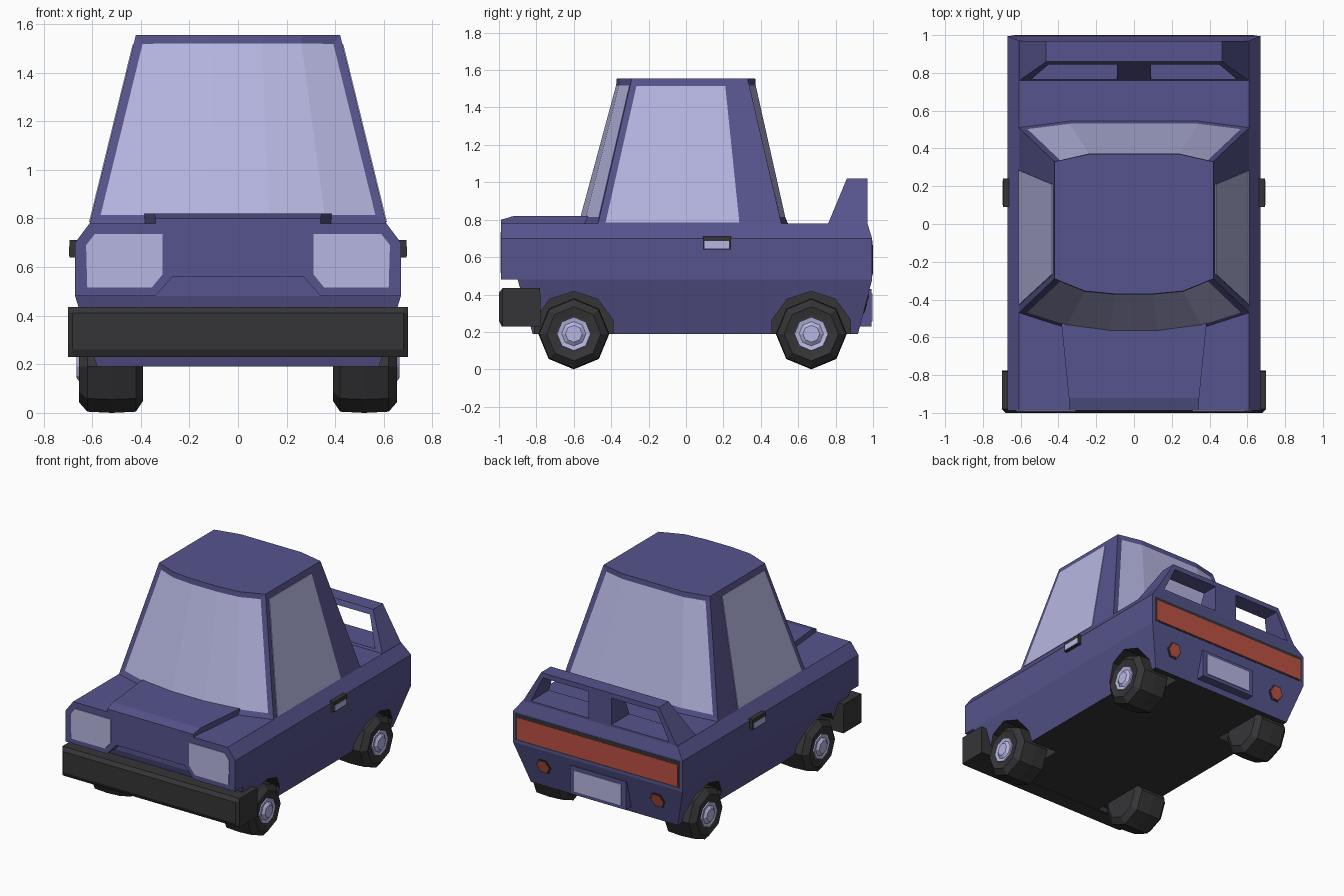
import bpy, bmesh, math

if "Cube" in bpy.data.objects:
    bpy.data.objects.remove(bpy.data.objects["Cube"])


def material(name, rgb):
    m = bpy.data.materials.new(name)
    m.diffuse_color = (*rgb, 1)
    m.use_nodes = True
    m.node_tree.nodes["Principled BSDF"].inputs["Base Color"].default_value = m.diffuse_color
    return m


BODY = material("indigo paint", (0.093, 0.088, 0.262))
BLACK = material("black rubber", (0.036, 0.036, 0.039))
GLASS = material("pale lilac glass", (0.47, 0.47, 0.76))
RED = material("red lamp", (0.50, 0.082, 0.056))


def finish(name, bm, *mats):
    bmesh.ops.recalc_face_normals(bm, faces=bm.faces[:])
    me = bpy.data.meshes.new(name)
    bm.to_mesh(me)
    bm.free()
    for m in mats:
        me.materials.append(m)
    ob = bpy.data.objects.new(name, me)
    bpy.context.collection.objects.link(ob)
    return ob


def loft_bm(rings):
    """Closed solid through rings that have equal point counts."""
    bm = bmesh.new()
    vs = [[bm.verts.new(p) for p in r] for r in rings]
    n = len(rings[0])
    for a, b in zip(vs, vs[1:]):
        for i in range(n):
            j = (i + 1) % n
            bm.faces.new((a[i], a[j], b[j], b[i]))
    bm.faces.new(vs[0])
    bm.faces.new(vs[-1])
    return bm


def loft(name, rings, mat):
    return finish(name, loft_bm(rings), mat)


def rect(hx, y0, y1, z):
    return [(-hx, y0, z), (hx, y0, z), (hx, y1, z), (-hx, y1, z)]


def extrude_y(name, poly, y0, y1, mat):
    return loft(name, [[(x, y, z) for x, z in poly] for y in (y0, y1)], mat)


def box_poly(x0, x1, z0, z1):
    return [(x0, z0), (x1, z0), (x1, z1), (x0, z1)]


def circle(x, cy, cz, r, n):
    return [(x, cy + r * math.sin(2 * math.pi * k / n), cz + r * math.cos(2 * math.pi * k / n))
            for k in range(n)]


WHEEL_Y, WHEEL_Z = (-0.6, 0.67), 0.19

# Main body, lofted upwards, with wheel arches cut out
body = loft("body", [rect(0.58, -0.82, 0.92, 0.19), rect(0.67, -0.90, 0.995, 0.48),
                     rect(0.67, -0.90, 0.995, 0.70), rect(0.61, -0.90, 0.97, 0.78)], BODY)
body.data.materials.append(BLACK)
bpy.context.view_layer.objects.active = body
for s in (1, -1):
    for y in WHEEL_Y:
        cut = loft("arch_cutter", [circle(s * x, y, 0.197, 0.22, 10) for x in (0.36, 0.85)], BLACK)
        cut.hide_render = True
        mod = body.modifiers.new("arch", 'BOOLEAN')
        mod.operation, mod.solver, mod.object = 'DIFFERENCE', 'EXACT', cut
        bpy.ops.object.modifier_apply(modifier=mod.name)
        bpy.data.objects.remove(cut)
# Underside and arch linings are black
for f in body.data.polygons:
    pts = [body.data.vertices[i].co for i in f.vertices]
    lining = any(all(math.hypot(p.y - y, p.z - 0.197) < 0.225 for p in pts) for y in WHEEL_Y)
    f.material_index = 1 if lining or f.normal.z < -0.9 else 0

# Nose with stepped lower edge
half = [(0.27, 0.56), (0.34, 0.48), (0.67, 0.48), (0.67, 0.70), (0.61, 0.78)]
extrude_y("nose", half + [(-x, z) for x, z in reversed(half)], -0.988, -0.89, BODY)

# Raised bonnet panel
loft("bonnet_bulge", [[(-w, y, 0.76), (w, y, 0.76), (w, y, z), (-w, y, z)]
                      for w, y, z in ((0.34, -0.988, 0.80), (0.345, -0.92, 0.82), (0.385, -0.52, 0.82))], BODY)

# Cabin with bowed front and rear, windows inset
FRONT_B, FRONT_T = [(0.61, -0.47), (0.36, -0.55), (0.13, -0.58)], [(0.42, -0.29), (0.26, -0.355), (0.1, -0.37)]
REAR_B, REAR_T = [(0.61, 0.51), (0.34, 0.545)], [(0.42, 0.33), (0.24, 0.37)]


def cabin_ring(front, rear, z):
    right = front[::-1] + rear
    return [(x, y, z) for x, y in right] + [(-x, y, z) for x, y in reversed(right)]


bm = loft_bm([cabin_ring(FRONT_B, REAR_B, 0.78), cabin_ring(FRONT_T, REAR_T, 1.555)])
bmesh.ops.recalc_face_normals(bm, faces=bm.faces[:])
for d in (-1, 1):
    pane = [f for f in bm.faces if f.normal.y * d > 0.6]
    bmesh.ops.inset_region(bm, faces=pane, thickness=0.036, depth=-0.006, use_even_offset=True)
    for f in pane:
        f.material_index = 1
finish("cabin", bm, BODY, GLASS)

# Side windows
for s in (1, -1):
    loft("side_window", [[(s * (0.61 - 0.19 * (z - 0.78) / 0.775 + o), y, z) for y, z in
                          ((-0.43, 0.785), (0.285, 0.785), (0.21, 1.515), (-0.265, 1.515))]
                         for o in (-0.003, 0.004)], GLASS)


# Rear hoop: sloped front, top bar, side posts and centre post
def hoop_part(name, poly):
    loft(name, [[(x, 0.76 + 0.10 * (z - 0.78) / 0.24, z) for x, z in poly],
                [(x, 0.97, z) for x, z in poly]], BODY)


hoop_part("hoop_top_bar", [(-0.485, 0.985), (0.485, 0.985), (0.465, 1.02), (-0.465, 1.02)])
hoop_part("hoop_centre_post", box_poly(-0.09, 0.09, 0.775, 0.985))
hoop_part("hoop_sill", box_poly(-0.56, 0.56, 0.775, 0.795))
for s in (1, -1):
    hoop_part("hoop_side_post", [(s * x, z) for x, z in
                                 ((0.555, 0.775), (0.61, 0.775), (0.485, 0.985), (0.45, 0.985))])

# Front bumper
prof = [(-0.985, 0.23), (-1.0, 0.26), (-1.0, 0.41), (-0.98, 0.435), (-0.78, 0.435), (-0.775, 0.23)]
loft("front_bumper", [[(x, max(y, lim), z) for y, z in prof]
                      for x, lim in ((-0.70, -0.98), (-0.68, -1), (0.68, -1), (0.70, -0.98))], BLACK)

# Headlights, rear lamps and door handles
for s in (1, -1):
    lamp = [(0.31, 0.57), (0.355, 0.515), (0.62, 0.515), (0.625, 0.69), (0.59, 0.735), (0.31, 0.735)]
    extrude_y("headlight", [(s * x, z) for x, z in lamp], -0.993, -0.985, GLASS)

    for name, r, o, mat in (("rear_lamp_rim", 0.06, 0.004, BLACK), ("rear_lamp", 0.048, 0.007, RED)):
        ring = [(s * 0.45 + r * math.cos(k * math.pi / 3), 0.35 + r * math.sin(k * math.pi / 3)) for k in range(6)]
        loft(name, [[(x, 0.92 + 0.075 * (z - 0.19) / 0.29 + q, z) for x, z in ring] for q in (-0.002, o)], mat)

    def plate(x, y0, y1, z0, z1):
        return [(s * x, y0, z0), (s * x, y1, z0), (s * x, y1, z1), (s * x, y0, z1)]

    loft("door_handle", [plate(x, 0.09, 0.24, 0.64, 0.712) for x in (0.66, 0.693)], BLACK)
    loft("door_handle_inlay", [plate(x, 0.10, 0.23, 0.645, 0.685) for x in (0.69, 0.696)], GLASS)

# Tail light strip with dark surround
extrude_y("tail_strip_surround", box_poly(-0.65, 0.65, 0.50, 0.69), 0.99, 0.997, BLACK)
extrude_y("tail_strip", box_poly(-0.635, 0.635, 0.51, 0.665), 0.99, 1.0, RED)

# Number plate housing and blank plate
extrude_y("plate_housing", box_poly(-0.22, 0.22, 0.23, 0.43), 0.90, 0.992, BODY)
extrude_y("blank_plate", box_poly(-0.185, 0.185, 0.255, 0.405), 0.99, 0.997, GLASS)

# Wheels: octagonal tyres with pale hubs
for s in (1, -1):
    for y in WHEEL_Y:
        loft("tyre", [circle(s * x, y, WHEEL_Z, r, 8) for x, r in
                      ((0.39, 0.14), (0.42, 0.185), (0.52, 0.19), (0.62, 0.185), (0.655, 0.145), (0.645, 0.10))], BLACK)
        loft("hub", [circle(s * x, y, WHEEL_Z, r, 8) for x, r in
                     ((0.60, 0.09), (0.655, 0.09), (0.65, 0.065), (0.665, 0.045))], GLASS)
